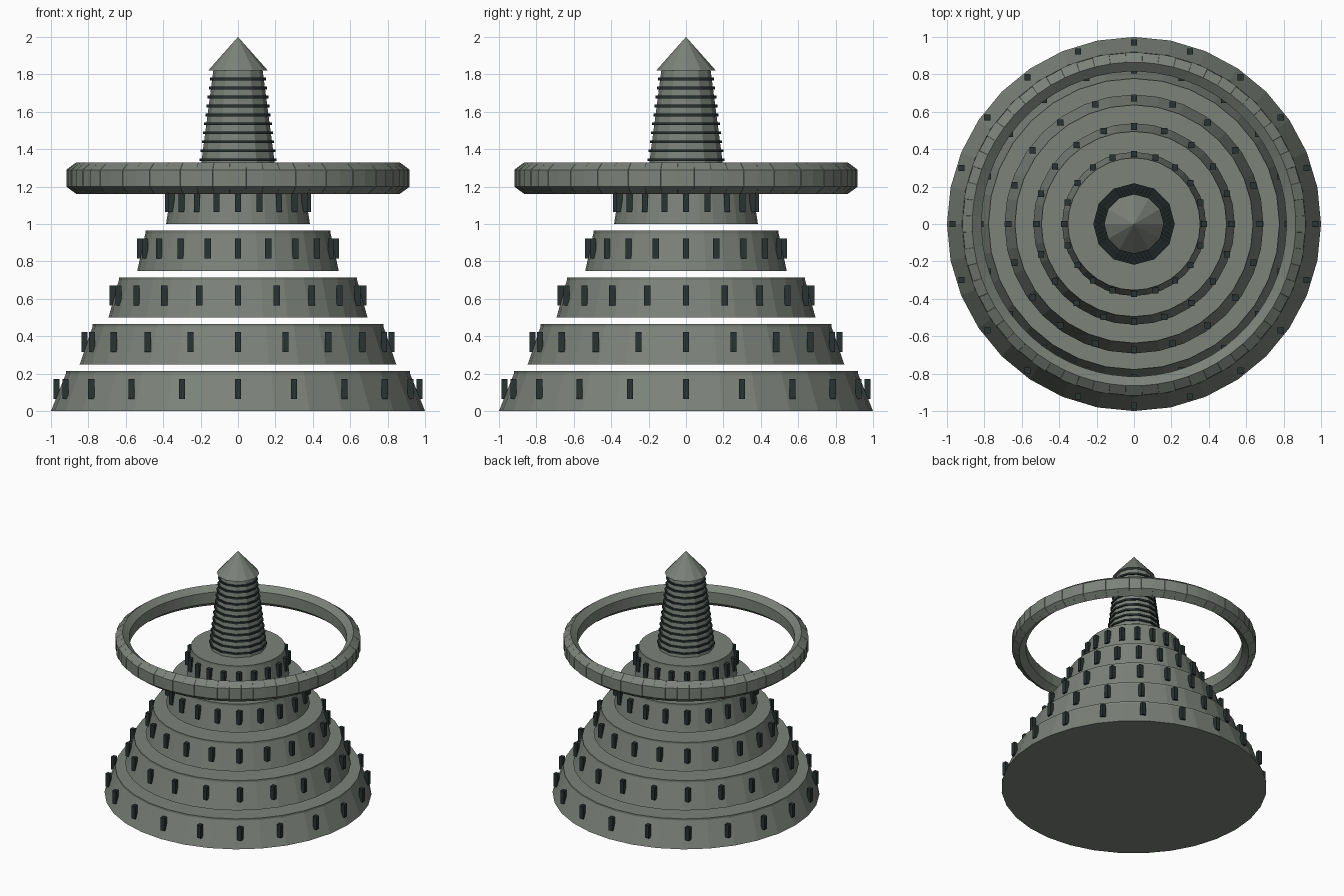
import bpy, bmesh, math
from mathutils import Matrix

if "Cube" in bpy.data.objects:
    bpy.data.objects.remove(bpy.data.objects["Cube"])


def material(name, rgb):
    m = bpy.data.materials.new(name)
    m.diffuse_color = (*rgb, 1)
    m.use_nodes = True
    m.node_tree.nodes["Principled BSDF"].inputs["Base Color"].default_value = m.diffuse_color
    return m


STONE = material("grey_green_stone", (0.20, 0.225, 0.195))
DARK = material("dark_slate", (0.022, 0.032, 0.032))


def finish(name, bm, mat):
    bmesh.ops.recalc_face_normals(bm, faces=bm.faces)
    me = bpy.data.meshes.new(name)
    bm.to_mesh(me)
    bm.free()
    me.materials.append(mat)
    ob = bpy.data.objects.new(name, me)
    bpy.context.collection.objects.link(ob)
    return ob


def add_cone(bm, z0, z1, r0, r1, sides):
    bmesh.ops.create_cone(bm, cap_ends=True, segments=sides, radius1=r0, radius2=r1,
                          depth=z1 - z0, matrix=Matrix.Translation((0, 0, (z0 + z1) / 2)))


# Five floating tiers, each with a rim and twenty window blocks
for i in range(5):
    z, r = i * 0.25, 1 - i * 2 / 13
    bm = bmesh.new()
    add_cone(bm, z, z + 0.2, r, r * 0.92, 32)
    finish(f"tier_{i + 1}", bm, STONE)

    bm = bmesh.new()
    add_cone(bm, z + 0.19, z + 0.215, r * 0.92, r * 0.92, 32)
    finish(f"tier_rim_{i + 1}", bm, STONE)

    bm = bmesh.new()
    for k in range(20):
        a = math.radians(18 * k)
        pos = (r * 0.97 * math.cos(a), r * 0.97 * math.sin(a), z + 0.118)
        bmesh.ops.create_cube(bm, size=1, matrix=Matrix.Translation(pos)
                              @ Matrix.Diagonal((0.033, 0.033, 0.107, 1)))
    finish(f"windows_{i + 1}", bm, DARK)

# Tapered spire
bm = bmesh.new()
add_cone(bm, 1.215, 1.82, 0.211, 0.132, 12)
finish("spire", bm, STONE)

# Dark bands around the spire
bm = bmesh.new()
for k in range(12):
    z = 1.247 + 0.048 * k
    r = 0.218 - 0.13 * (z - 1.247)
    add_cone(bm, z - 0.007, z + 0.007, r, r, 12)
finish("spire_bands", bm, DARK)

# Pointed cap
bm = bmesh.new()
add_cone(bm, 1.82, 2.0, 0.16, 0, 12)
finish("spire_cap", bm, STONE)

# Floating ring: hexagonal section, outer panels alternately raised
section = [(0.865, 1.33), (0.915, 1.29), (0.915, 1.20), (0.865, 1.16), (0.815, 1.20), (0.815, 1.29)]
bm = bmesh.new()
loops = []
N = 64
for k in range(N):
    for edge in (0, 1):
        a = 2 * math.pi * (k + edge * 0.985 + 0.5) / N
        lift = 0.004 if k % 2 else 0
        loops.append([bm.verts.new(((r + lift * (j in (1, 2))) * math.cos(a),
                                    (r + lift * (j in (1, 2))) * math.sin(a), z))
                      for j, (r, z) in enumerate(section)])
for k, loop in enumerate(loops):
    nxt = loops[(k + 1) % len(loops)]
    for j in range(6):
        bm.faces.new((loop[j], loop[(j + 1) % 6], nxt[(j + 1) % 6], nxt[j]))
finish("floating_ring", bm, STONE)
